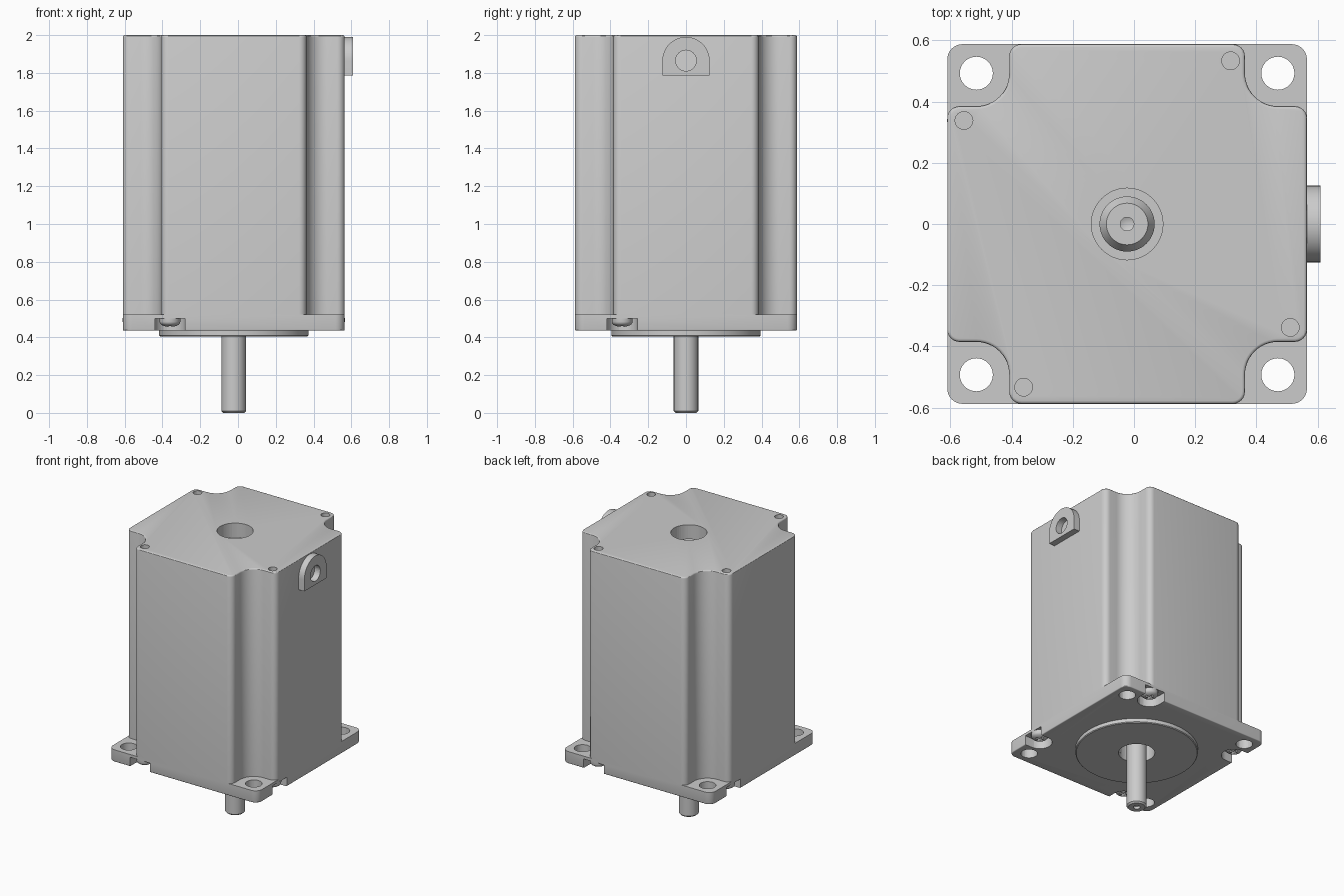
import bpy, bmesh
from math import sin, cos, pi, radians
from mathutils import Matrix, Vector

if "Cube" in bpy.data.objects:
    bpy.data.objects.remove(bpy.data.objects["Cube"])

CX = -0.0225          # motor axis sits slightly left of centre
H = 0.5875            # half width of the square body
HOLE = 0.4925         # mounting hole offset
SCREW = (-0.338, -0.533)
AXIS = Matrix.Translation((CX, 0, 0))


def finish(bm, name, smooth=True):
    bmesh.ops.recalc_face_normals(bm, faces=bm.faces)
    me = bpy.data.meshes.new(name)
    bm.to_mesh(me)
    bm.free()
    ob = bpy.data.objects.new(name, me)
    bpy.context.collection.objects.link(ob)
    if smooth:
        shade(ob)
    return ob


def shade(ob):
    bpy.ops.object.select_all(action='DESELECT')
    ob.select_set(True)
    bpy.context.view_layer.objects.active = ob
    bpy.ops.object.shade_smooth_by_angle(angle=radians(30))


def arc(cx, cy, r, a0, a1, n=10):
    return [(cx + r * cos(radians(a0 + (a1 - a0) * i / n)),
             cy + r * sin(radians(a0 + (a1 - a0) * i / n))) for i in range(n + 1)]


def four(pts):
    """Repeat points by quarter turns around the axis."""
    out = []
    for k in range(4):
        c, s = (1, 0, -1, 0)[k], (0, 1, 0, -1)[k]
        out += [(x * c - y * s, x * s + y * c) for x, y in pts]
    return out


def add_prism(bm, pts, z0, z1, mat=AXIS, bevel_z=None, bevel=0.01):
    vs = [bm.verts.new((x, y, z0)) for x, y in pts]
    face = bm.faces.new(vs)
    ext = bmesh.ops.extrude_face_region(bm, geom=[face], use_keep_orig=True)
    top = [g for g in ext['geom'] if isinstance(g, bmesh.types.BMVert)]
    for v in top:
        v.co.z = z1
    bmesh.ops.recalc_face_normals(bm, faces=bm.faces)
    if bevel_z is not None:
        rim = [e for e in bm.edges if all(abs(v.co.z - bevel_z) < 1e-5 for v in e.verts)]
        res = bmesh.ops.bevel(bm, geom=rim, offset=bevel, segments=3, profile=0.5,
                              affect='EDGES')
        vs = list({v for f in bm.faces for v in f.verts})
        top = []
    bmesh.ops.transform(bm, matrix=mat, verts=list(set(vs + top)))


def lathe(name, profile, x=CX, y=0.0, n=48):
    bm = bmesh.new()
    vs = [bm.verts.new((r, 0, z)) for r, z in profile]
    es = [bm.edges.new(p) for p in zip(vs, vs[1:])]
    bmesh.ops.spin(bm, geom=vs + es, cent=(0, 0, 0), axis=(0, 0, 1),
                   angle=2 * pi, steps=n, use_duplicate=False)
    bmesh.ops.remove_doubles(bm, verts=bm.verts, dist=1e-5)
    bmesh.ops.translate(bm, verts=bm.verts, vec=(x, y, 0))
    return finish(bm, name)


def cut(ob, cutter):
    cutter.hide_render = True
    m = ob.modifiers.new("cut", 'BOOLEAN')
    m.operation, m.solver, m.object = 'DIFFERENCE', 'EXACT', cutter
    bpy.context.view_layer.objects.active = ob
    bpy.ops.object.modifier_apply(modifier=m.name)
    bpy.data.objects.remove(cutter)
    shade(ob)


def circle(x, y, r, n=32):
    return arc(x, y, r, 0, 360, n)[:-1]


# body with scooped corners and rounded shoulders
N, F = 0.385, 0.04
corner = (arc(H - F, N - F, F, 0, 90, 6) + arc(HOLE, HOLE, HOLE - N, 270, 180, 12)
          + arc(N - F, H - F, F, 0, 90, 6))
bm = bmesh.new()
add_prism(bm, four(corner), 0.52, 2.0, bevel_z=2.0)
body = finish(bm, "body")

# shaft well and screw holes in the top
bm = bmesh.new()
add_prism(bm, circle(0, 0, 0.117, 48), 1.84, 2.1)
for x, y in four([SCREW]):
    add_prism(bm, circle(x, y, 0.029, 24), 1.9, 2.1)
cut(body, finish(bm, "body_cutter", False))

# mounting flange
bm = bmesh.new()
add_prism(bm, four(arc(H - 0.05, H - 0.05, 0.05, 0, 90, 8)), 0.435, 0.52, bevel_z=0.435, bevel=0.006)
flange = finish(bm, "mounting_flange")

# mounting holes, shaft bore and screw pockets
bm = bmesh.new()
add_prism(bm, circle(0, 0, 0.117, 48), 0.3, 0.6)
for x, y in four([(HOLE, HOLE)]):
    add_prism(bm, circle(x, y, 0.054), 0.3, 0.6)
sx, sy = SCREW
pocket = arc(sx, sy, 0.08, 0, 180, 16) + [(sx - 0.08, -0.7), (sx + 0.08, -0.7)]
for k in range(4):
    add_prism(bm, pocket, 0.3, 0.5, AXIS @ Matrix.Rotation(k * pi / 2, 4, 'Z'))
cut(flange, finish(bm, "flange_cutter", False))

# pan head screws with cross recess
for i, (x, y) in enumerate(four([SCREW])):
    dome = [(0.055 * cos(radians(a)), 0.482 - 0.027 * sin(radians(a))) for a in range(0, 91, 15)]
    screw = lathe(f"screw_{i + 1}", [(0, 0.502), (0.055, 0.502)] + dome[:-1] + [(0, 0.455)],
                  CX + x, y, 32)
    bm = bmesh.new()
    a, b = 0.03, 0.008
    cross = four([(a, -b), (a, b), (b, b)])
    add_prism(bm, cross, 0.4, 0.478, Matrix.Translation((CX + x, y, 0)))
    cut(screw, finish(bm, "screw_cutter", False))

# pilot disc around the output shaft
lathe("pilot_disc", [(0.117, 0.436), (0.117, 0.405), (0.39, 0.405), (0.395, 0.41),
                     (0.395, 0.436), (0.117, 0.436)], n=96)

# output shaft with centre drilling
lathe("output_shaft", [(0, 0.03), (0.022, 0.018), (0.022, 0), (0.055, 0), (0.065, 0.01),
                       (0.065, 0.525), (0, 0.525)])

# rear shaft end inside the top well
lathe("rear_shaft", [(0, 1.835), (0.09, 1.835), (0.09, 1.89), (0.068, 1.925), (0.022, 1.925),
                     (0.022, 1.905), (0, 1.895)])

# arched cable outlet on the right side
bm = bmesh.new()
to_side = Matrix(((0, 0, 1, 0), (1, 0, 0, 0), (0, 1, 0, 0), (0, 0, 0, 1)))
arch = arc(0, 1.865, 0.125, 0, 180, 24) + [(-0.125, 1.785), (0.125, 1.785)]
add_prism(bm, arch, 0.56, 0.61, to_side)
outlet = finish(bm, "cable_outlet")
bm = bmesh.new()
add_prism(bm, circle(0, 1.865, 0.055), 0.5, 0.7, to_side)
cut(outlet, finish(bm, "outlet_cutter", False))
